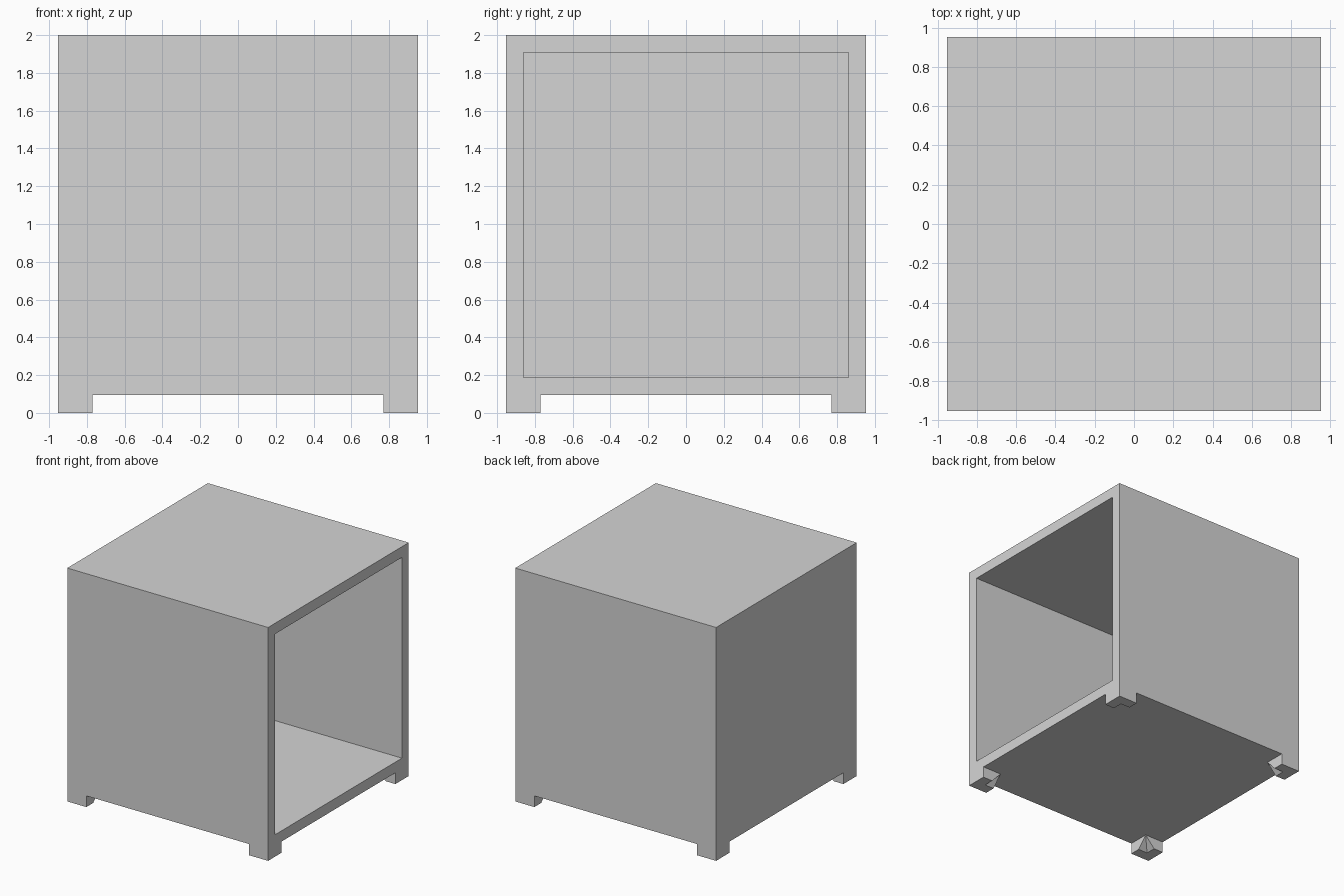
import bpy
import bmesh
from mathutils import Vector

if "Cube" in bpy.data.objects:
    bpy.data.objects.remove(bpy.data.objects["Cube"], do_unlink=True)

HALF = 0.952     # half width of the box
WALL = 0.092     # panel thickness
FOOT = 0.181     # foot width
LIFT = 0.096     # foot height
TOP = 2.0
GREY = (0.665, 0.665, 0.665, 1)

grey = bpy.data.materials.new("plain light grey")
grey.use_nodes = True
grey.diffuse_color = GREY
grey.node_tree.nodes["Principled BSDF"].inputs["Base Color"].default_value = GREY


def add_object(name, bm):
    bmesh.ops.recalc_face_normals(bm, faces=bm.faces)
    mesh = bpy.data.meshes.new(name)
    bm.to_mesh(mesh)
    bm.free()
    mesh.materials.append(grey)
    obj = bpy.data.objects.new(name, mesh)
    bpy.context.collection.objects.link(obj)
    return obj


# Box with a framed opening on the +x side
bm = bmesh.new()
bmesh.ops.create_cube(bm, size=1)
bmesh.ops.scale(bm, vec=(2 * HALF, 2 * HALF, TOP - LIFT), verts=bm.verts)
bmesh.ops.translate(bm, vec=(0, 0, (TOP + LIFT) / 2), verts=bm.verts)
opening = max(bm.faces, key=lambda f: f.calc_center_median().x)
bmesh.ops.inset_region(bm, faces=[opening], thickness=WALL, use_even_offset=True)
cavity = bmesh.ops.extrude_discrete_faces(bm, faces=[opening])["faces"][0]
bmesh.ops.translate(bm, vec=(WALL - 2 * HALF, 0, 0), verts=cavity.verts)
add_object("box_shell", bm)

# Corner foot: square at the top, tapering to an L-shaped sole
bm = bmesh.new()


def corner(u, v, z):
    return bm.verts.new(Vector((HALF - u, HALF - v, z)))


sole = [corner(u, v, 0) for u, v in (
    (0, 0), (FOOT, 0), (FOOT, WALL), (WALL, WALL), (WALL, FOOT), (0, FOOT))]
head = [corner(u, v, LIFT) for u, v in ((0, 0), (FOOT, 0), (FOOT, FOOT), (0, FOOT))]
a, b, c, d, e, f = sole
ta, tb, tc, td = head
for face in (sole, head, (a, b, tb, ta), (b, c, tc, tb), (c, d, tc),
             (d, e, tc), (e, f, td, tc), (f, a, ta, td)):
    bm.faces.new(face)
feet = add_object("corner_feet", bm)

# Repeat the foot at all four corners
mirror = feet.modifiers.new("four corners", 'MIRROR')
mirror.use_axis = (True, True, False)
mirror.use_mirror_merge = False
